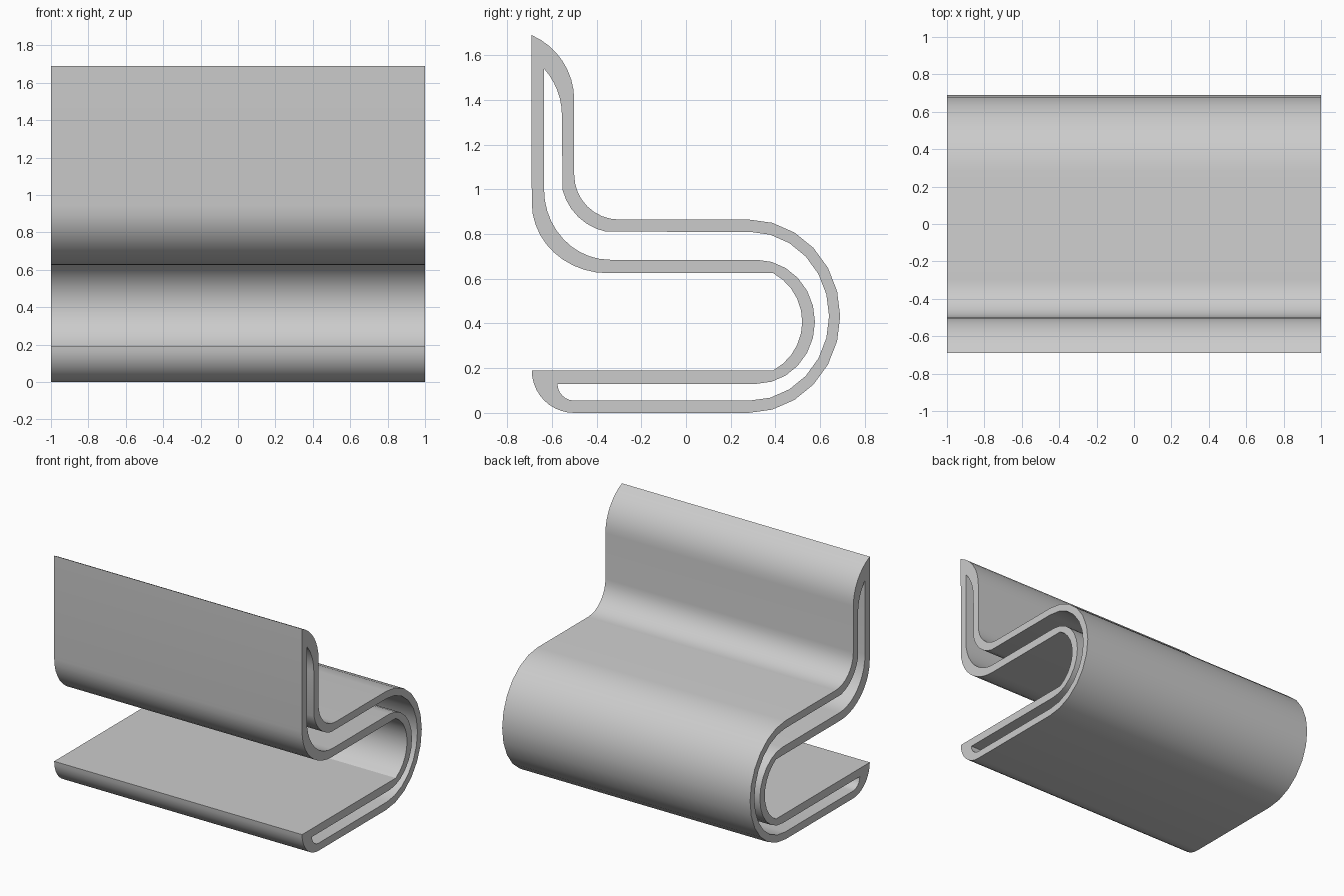
import bpy
import bmesh
from math import cos, sin, radians

cube = bpy.data.objects.get("Cube")
if cube:
    bpy.data.objects.remove(cube, do_unlink=True)

WIDTH = 2.0


def arc(cy, cz, ry, rz, start, end, steps):
    """Points along an elliptical arc in the side plane."""
    angles = [radians(start + (end - start) * i / steps) for i in range(steps + 1)]
    return [(cy + ry * cos(a), cz + rz * sin(a)) for a in angles]


# Outer outline: back lip, seat bend, rear bend, foot, underside, front bend
outer = (
    arc(-0.816, 1.4, 0.316, 0.316, 66.6, 0, 8)
    + arc(-0.30, 1.065, 0.20, 0.20, 180, 270, 8)
    + arc(0.28, 0.4325, 0.41, 0.4325, 90, -90, 12)
    + arc(-0.50, 0.19, 0.19, 0.19, 270, 180, 10)
    + arc(0.273, 0.4075, 0.247, 0.247, -61.7, 61.7, 10)
    + arc(-0.35, 0.94, 0.34, 0.315, 270, 180, 10)
)

# Hollow running the full width, following the same bends
hollow = (
    arc(-0.871, 1.33, 0.316, 0.316, 41.6, 0, 6)
    + arc(-0.305, 1.06, 0.255, 0.255, 194, 258, 6)
    + arc(0.285, 0.4325, 0.355, 0.3775, 90, -90, 12)
    + arc(-0.50, 0.13, 0.075, 0.075, 270, 180, 6)
    + arc(0.315, 0.4075, 0.262, 0.2775, -90, 90, 12)
    + arc(-0.34, 1.0, 0.295, 0.315, 270, 180, 10)
)

# Fill the ring between both outlines and extrude it across the width
bm = bmesh.new()
edges = []
for outline in (outer, hollow):
    verts = [bm.verts.new((-WIDTH / 2, y, z)) for y, z in outline]
    edges += [bm.edges.new((v, verts[i - 1])) for i, v in enumerate(verts)]
bmesh.ops.triangle_fill(bm, edges=edges, use_beauty=True)
result = bmesh.ops.extrude_face_region(bm, geom=bm.faces[:])
moved = [g for g in result["geom"] if isinstance(g, bmesh.types.BMVert)]
bmesh.ops.translate(bm, verts=moved, vec=(WIDTH, 0, 0))
bmesh.ops.recalc_face_normals(bm, faces=bm.faces[:])

mesh = bpy.data.meshes.new("folded_bench")
bm.to_mesh(mesh)
bm.free()
bench = bpy.data.objects.new("folded_bench", mesh)
bpy.context.collection.objects.link(bench)

# Single grey finish
grey = bpy.data.materials.new("light_grey")
grey.use_nodes = True
colour = (0.6, 0.6, 0.6, 1)
grey.diffuse_color = colour
grey.node_tree.nodes["Principled BSDF"].inputs["Base Color"].default_value = colour
mesh.materials.append(grey)

# Smooth bends with crisp side edges
bpy.ops.object.select_all(action="DESELECT")
bench.select_set(True)
bpy.context.view_layer.objects.active = bench
bpy.ops.object.shade_smooth_by_angle(angle=radians(30))
